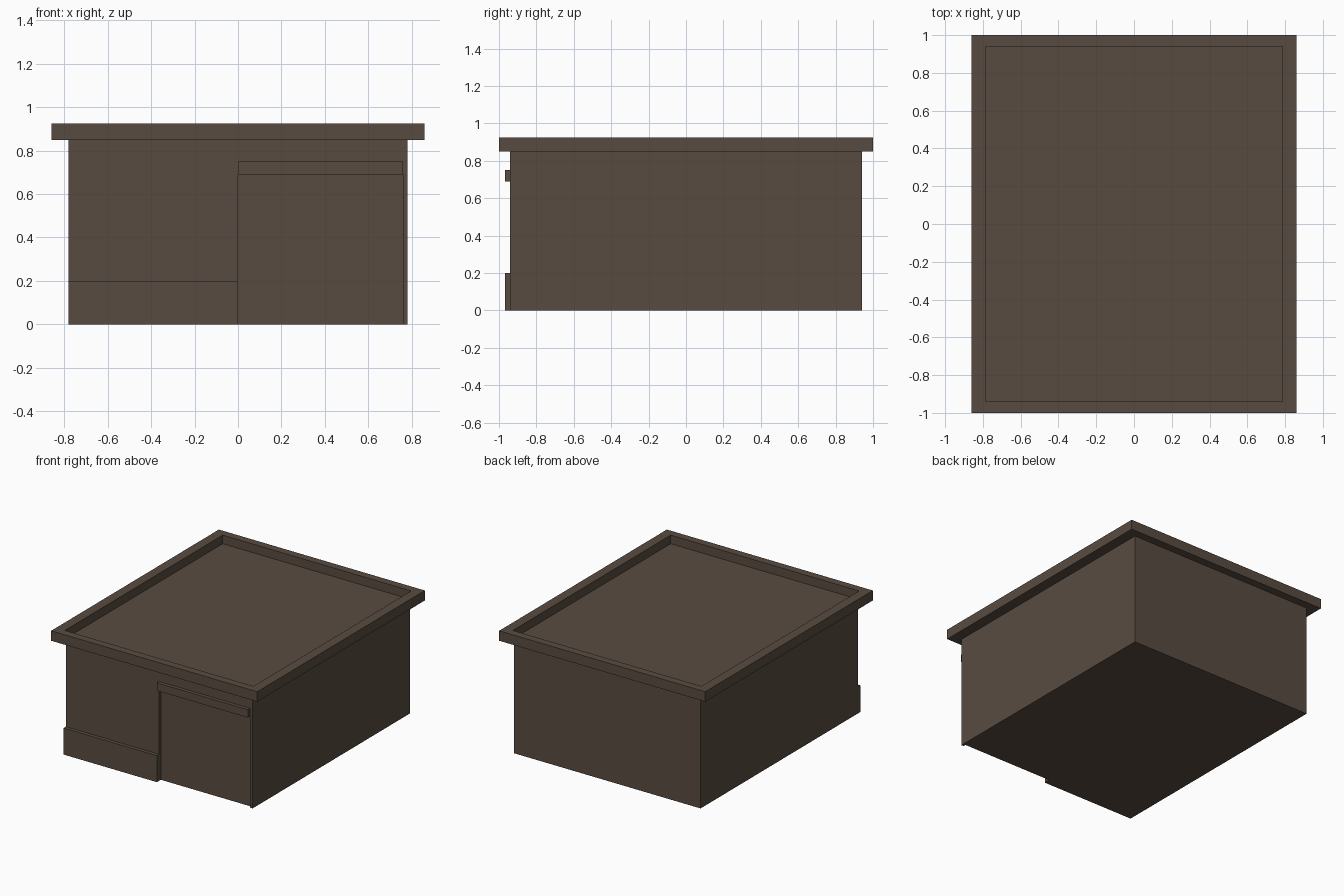
import bpy
import bmesh
from mathutils import Vector

if "Cube" in bpy.data.objects:
    bpy.data.objects.remove(bpy.data.objects["Cube"])

# Single flat colour
brown = bpy.data.materials.new("dark brown")
brown.diffuse_color = (0.098, 0.071, 0.052, 1.0)
brown.use_nodes = True
brown.node_tree.nodes["Principled BSDF"].inputs["Base Color"].default_value = brown.diffuse_color


def box(name, lo, hi, edit=None):
    """Box between two corners, with an optional bmesh edit."""
    lo, hi = Vector(lo), Vector(hi)
    bm = bmesh.new()
    bmesh.ops.create_cube(bm, size=1)
    for v in bm.verts:
        v.co = (lo + hi) / 2 + v.co * (hi - lo)
    if edit:
        edit(bm)
    mesh = bpy.data.meshes.new(name)
    bm.to_mesh(mesh)
    bm.free()
    mesh.materials.append(brown)
    obj = bpy.data.objects.new(name, mesh)
    bpy.context.collection.objects.link(obj)
    return obj


def sink_top(bm):
    """Leave a raised rim around a sunken flat roof."""
    top = max(bm.faces, key=lambda f: f.calc_center_median().z)
    bmesh.ops.inset_region(bm, faces=[top], thickness=0.071)
    for v in top.verts:
        v.co.x = 0.787 if v.co.x > 0 else -0.787
        v.co.y = 0.941 if v.co.y > 0 else -0.941
    floor = bmesh.ops.extrude_discrete_faces(bm, faces=[top])["faces"][0]
    for v in floor.verts:
        v.co.z = 0.86


# Main building volume
walls = box("walls", (-0.78, -0.94, 0), (0.78, 0.94, 0.85))

# Shallow garage door recess cut into the front
cutter = box("door_cutter", (0, -1.1, -0.1), (0.76, -0.92, 0.69))
cutter.hide_render = True
cutter.hide_set(True)
cut = walls.modifiers.new("door_recess", 'BOOLEAN')
cut.operation = 'DIFFERENCE'
cut.solver = 'EXACT'
cut.object = cutter

# Overhanging flat roof with rim
box("roof", (-0.86, -1, 0.85), (0.86, 1, 0.925), sink_top)

# Front trim: low plinth on the left, lintel over the door
box("front_plinth", (-0.78, -0.967, 0), (0, -0.94, 0.2))
box("door_lintel", (0, -0.967, 0.69), (0.76, -0.94, 0.75))
